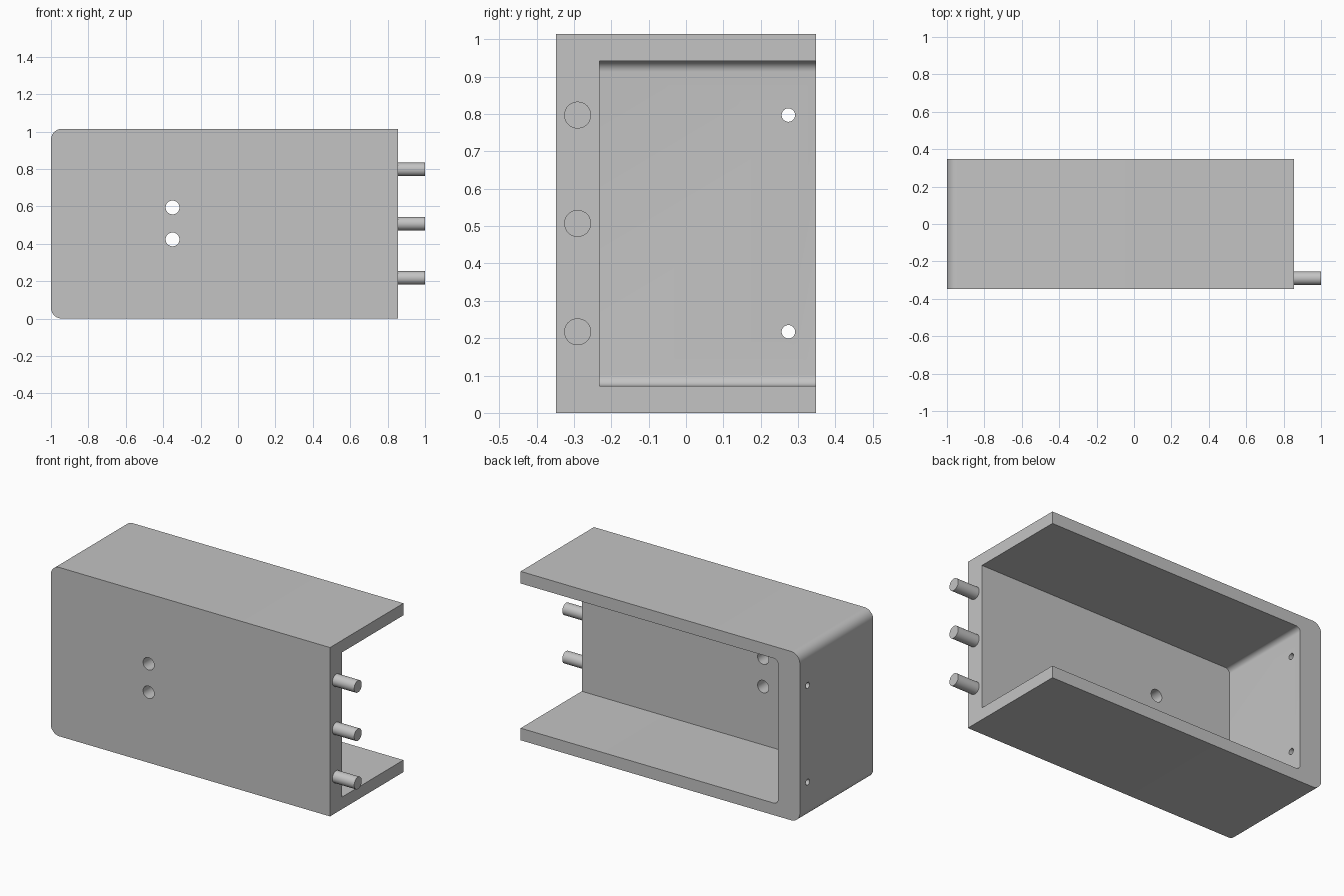
import bpy
import bmesh
import math
from mathutils import Matrix, Vector

default = bpy.data.objects.get("Cube")
if default:
    bpy.data.objects.remove(default, do_unlink=True)

# Overall sizes
X_END, X_OPEN, X_TIP = -1.0, 0.855, 1.0
DEPTH, HEIGHT = 0.348, 1.014
SIDE, FRONT, END = 0.0725, 0.116, 0.145
MARGIN = 0.1

grey = bpy.data.materials.new("light_grey")
grey.use_nodes = True
grey.diffuse_color = (0.55, 0.55, 0.55, 1)
grey.node_tree.nodes["Principled BSDF"].inputs["Base Color"].default_value = grey.diffuse_color


def add_object(name, bm):
    bmesh.ops.recalc_face_normals(bm, faces=bm.faces[:])
    mesh = bpy.data.meshes.new(name)
    bm.to_mesh(mesh)
    bm.free()
    mesh.materials.append(grey)
    obj = bpy.data.objects.new(name, mesh)
    bpy.context.collection.objects.link(obj)
    return obj


def rounded_prism(name, x0, x1, z0, z1, y0, y1, radius, steps=10):
    """Box along y whose two corners at x0 are rounded."""
    profile = [(x1, z1)]
    for cz, start in ((z1 - radius, 90), (z0 + radius, 180)):
        for i in range(steps + 1):
            a = math.radians(start + 90 * i / steps)
            profile.append((x0 + radius + radius * math.cos(a), cz + radius * math.sin(a)))
    profile.append((x1, z0))
    bm = bmesh.new()
    face = bm.faces.new([bm.verts.new((x, y0, z)) for x, z in profile])
    moved = bmesh.ops.extrude_face_region(bm, geom=[face])["geom"]
    bmesh.ops.translate(bm, vec=(0, y1 - y0, 0),
                        verts=[v for v in moved if isinstance(v, bmesh.types.BMVert)])
    return add_object(name, bm)


def rod(name, start, end, radius):
    """Cylinder between two points."""
    start, end = Vector(start), Vector(end)
    axis = end - start
    turn = Vector((0, 0, 1)).rotation_difference(axis).to_matrix().to_4x4()
    bm = bmesh.new()
    bmesh.ops.create_cone(bm, cap_ends=True, segments=40, radius1=radius, radius2=radius,
                          depth=axis.length,
                          matrix=Matrix.Translation((start + end) / 2) @ turn)
    return add_object(name, bm)


def smooth(obj):
    bpy.ops.object.select_all(action="DESELECT")
    obj.select_set(True)
    bpy.context.view_layer.objects.active = obj
    bpy.ops.object.shade_smooth_by_angle(angle=math.radians(30))


# Housing, open at the back and at one end
housing = rounded_prism("housing", X_END, X_OPEN, 0, HEIGHT, -DEPTH, DEPTH, 0.058)
cutters = [rounded_prism("cavity_cutter", X_END + END, X_OPEN + MARGIN, SIDE, HEIGHT - SIDE,
                         -DEPTH + FRONT, DEPTH + MARGIN, 0.029)]

# Two holes through the front wall
for z in (0.594, 0.423):
    cutters.append(rod("front_hole_cutter", (-0.35, -DEPTH - MARGIN, z),
                       (-0.35, -DEPTH + FRONT + MARGIN, z), 0.037))

# Two small holes through the end wall
for z in (0.217, 0.797):
    cutters.append(rod("end_hole_cutter", (X_END - MARGIN, 0.274, z),
                       (X_END + END + MARGIN, 0.274, z), 0.018))

for cutter in cutters:
    cutter.hide_render = True
    cut = housing.modifiers.new(cutter.name, "BOOLEAN")
    cut.operation = "DIFFERENCE"
    cut.solver = "EXACT"
    cut.object = cutter

# Bake the cuts and drop the cutters
graph = bpy.context.evaluated_depsgraph_get()
baked = bpy.data.meshes.new_from_object(housing.evaluated_get(graph))
housing.modifiers.clear()
housing.data = baked
for cutter in cutters:
    bpy.data.objects.remove(cutter, do_unlink=True)
smooth(housing)

# Three dowel pins on the open edge of the front wall
for label, z in (("lower", 0.217), ("middle", 0.507), ("upper", 0.797)):
    smooth(rod(label + "_pin", (X_OPEN - 0.02, -0.29, z), (X_TIP, -0.29, z), 0.036))
